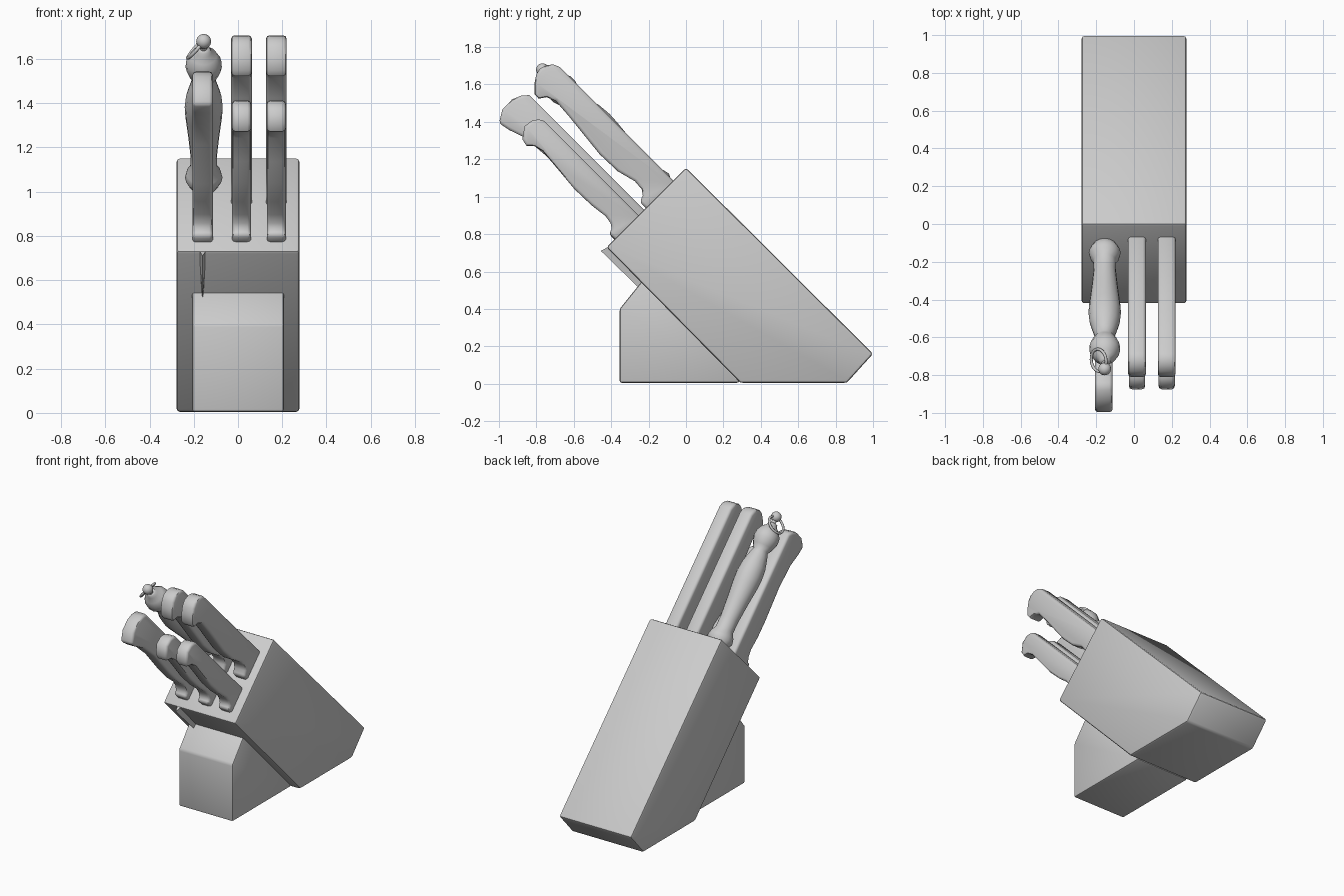
import bpy, bmesh, math
from mathutils import Vector, Matrix

if "Cube" in bpy.data.objects:
    bpy.data.objects.remove(bpy.data.objects["Cube"])


def finish(bm, name, bevel=0, segments=2, limit=25, smooth=35):
    bmesh.ops.recalc_face_normals(bm, faces=bm.faces)
    me = bpy.data.meshes.new(name)
    bm.to_mesh(me)
    bm.free()
    ob = bpy.data.objects.new(name, me)
    bpy.context.collection.objects.link(ob)
    bpy.ops.object.select_all(action='DESELECT')
    ob.select_set(True)
    bpy.context.view_layer.objects.active = ob
    if bevel:
        m = ob.modifiers.new("Bevel", 'BEVEL')
        m.width, m.segments = bevel, segments
        m.limit_method, m.angle_limit = 'ANGLE', math.radians(limit)
        bpy.ops.object.modifier_apply(modifier=m.name)
    bpy.ops.object.shade_smooth_by_angle(angle=math.radians(smooth))
    return ob


def prism(name, profile, x, width, **kw):
    """Extrude a (y, z) profile along x, centred on x."""
    bm = bmesh.new()
    face = bm.faces.new([bm.verts.new((x - width / 2, y, z)) for y, z in profile])
    ext = bmesh.ops.extrude_face_region(bm, geom=[face])
    verts = [v for v in ext["geom"] if isinstance(v, bmesh.types.BMVert)]
    bmesh.ops.translate(bm, verts=verts, vec=(width, 0, 0))
    return finish(bm, name, **kw)


# Slanted block and its front support
prism("block", [(0, 1.155), (-0.425, 0.73), (0.29, 0.005), (0.86, 0.005), (1.0, 0.16)],
      0, 0.555, bevel=0.014)
prism("front_stand", [(-0.355, 0.005), (0.285, 0.005), (0.285, 0.03), (-0.23, 0.555),
                      (-0.355, 0.40)], 0, 0.415, bevel=0.012)

# Knife handle side profiles
large = [(-0.05, 1.068), (-0.676, 1.694), (-0.71, 1.707), (-0.746, 1.703), (-0.78, 1.685),
         (-0.80, 1.655), (-0.81, 1.607), (-0.81, 1.548), (-0.788, 1.524), (-0.745, 1.532),
         (-0.697, 1.512), (-0.622, 1.425), (-0.462, 1.227), (-0.365, 1.136),
         (-0.274, 1.083), (-0.237, 1.04), (-0.231, 1.008), (-0.247, 0.97), (-0.20, 0.925)]
small = [(-0.24, 0.888), (-0.756, 1.404), (-0.785, 1.413), (-0.82, 1.409), (-0.863, 1.377),
         (-0.875, 1.307), (-0.853, 1.272), (-0.81, 1.27), (-0.767, 1.243), (-0.676, 1.136),
         (-0.596, 1.04), (-0.505, 0.954), (-0.43, 0.896), (-0.403, 0.858),
         (-0.397, 0.826), (-0.413, 0.805), (-0.37, 0.762)]
chef = [(-0.21, 0.916), (-0.837, 1.543), (-0.88, 1.541), (-0.93, 1.52), (-0.981, 1.468),
        (-1.0, 1.393), (-0.944, 1.356), (-0.863, 1.316), (-0.74, 1.212), (-0.585, 1.035),
        (-0.505, 0.956), (-0.43, 0.898), (-0.403, 0.858), (-0.397, 0.826),
        (-0.413, 0.802), (-0.37, 0.758)]
handle = dict(bevel=0.016, segments=2, limit=65, smooth=45)
for i, x in enumerate((0.016, 0.173)):
    prism(f"large_knife_handle_{i + 1}", large, x, 0.094, **handle)
    prism(f"small_knife_handle_{i + 1}", small, x, 0.086, **handle)
prism("chef_knife_handle", chef, -0.16, 0.092, **handle)

# Wedge-shaped blade edge poking out under the block
bm = bmesh.new()
L0, R0, E0 = [bm.verts.new(p) for p in ((-0.176, -0.41, 0.735), (-0.144, -0.41, 0.735), (-0.16, -0.455, 0.71))]
L1, R1, E1 = [bm.verts.new(p) for p in ((-0.165, -0.2, 0.53), (-0.155, -0.2, 0.53), (-0.16, -0.26, 0.52))]
for f in ((L0, R0, E0), (L1, E1, R1), (L0, E0, E1, L1), (R0, R1, E1, E0), (L0, L1, R1, R0)):
    bm.faces.new(f)
finish(bm, "chef_knife_blade")

# Honing steel handle, turned about the slanted axis (radius, distance along it)
turned = [(0, 0.80), (0.055, 0.80), (0.068, 0.822), (0.085, 0.86), (0.078, 0.89),
          (0.06, 0.925), (0.06, 1.0), (0.07, 1.12), (0.083, 1.25), (0.086, 1.31),
          (0.08, 1.38), (0.062, 1.45), (0.049, 1.49), (0.066, 1.52), (0.082, 1.565),
          (0.08, 1.60), (0.06, 1.64), (0.034, 1.662), (0.03, 1.68), (0.016, 1.685), (0.016, 1.73)]
axis = Vector((0, -1, 1)).normalized()
place = (Matrix.Translation((-0.155, 0.456, 0.456))
         @ Vector((0, 0, 1)).rotation_difference(axis).to_matrix().to_4x4())
bm = bmesh.new()
vs = [bm.verts.new((r, 0, u)) for r, u in turned]
es = [bm.edges.new(p) for p in zip(vs, vs[1:])]
bmesh.ops.spin(bm, geom=vs + es, axis=(0, 0, 1), cent=(0, 0, 0), angle=math.tau, steps=16)
bmesh.ops.remove_doubles(bm, verts=bm.verts, dist=1e-4)
bmesh.ops.transform(bm, matrix=place, verts=bm.verts)
finish(bm, "honing_steel_handle", smooth=60)

# Small end ball and hanging ring
bm = bmesh.new()
bmesh.ops.create_uvsphere(bm, u_segments=16, v_segments=10, radius=0.034,
                          matrix=place @ Matrix.Translation((0, 0, 1.73)))
finish(bm, "honing_steel_ball", smooth=60)

rot = Vector((0, 0, 1)).rotation_difference(Vector((0.75, 0.1, -0.65)))
bpy.ops.mesh.primitive_torus_add(major_segments=24, minor_segments=8, major_radius=0.06,
                                 minor_radius=0.008, location=(-0.187, -0.722, 1.65),
                                 rotation=rot.to_euler())
bpy.context.object.name = "hanging_ring"
bpy.ops.object.shade_smooth_by_angle(angle=math.radians(60))
